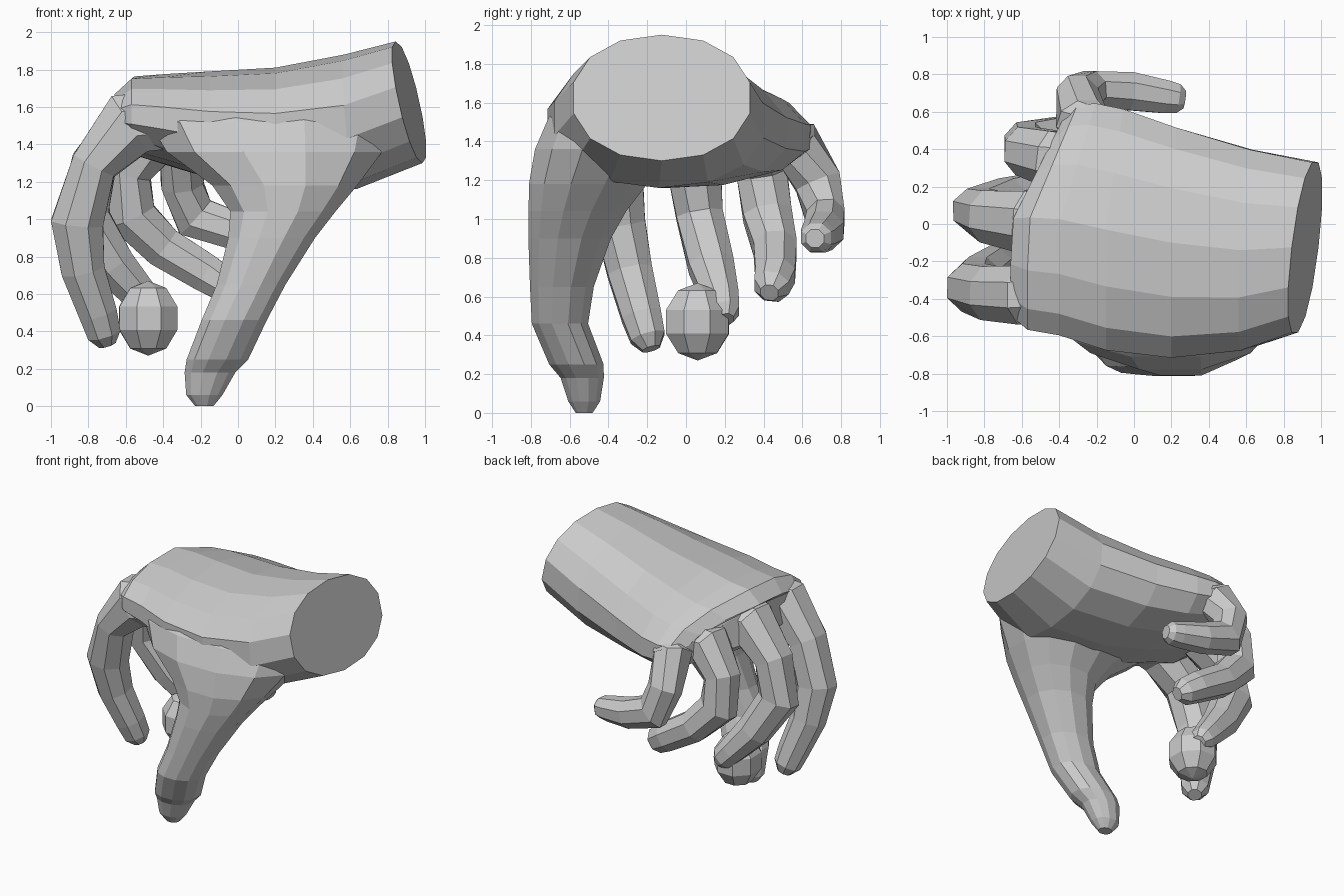
import bpy, bmesh, math
from mathutils import Vector


def loft(name, rings):
    """Skin a list of equal-sized point rings and close both ends."""
    bm = bmesh.new()
    vs = [[bm.verts.new(p) for p in r] for r in rings]
    n = len(vs[0])
    for a, b in zip(vs, vs[1:]):
        for i in range(n):
            j = (i + 1) % n
            bm.faces.new((a[i], a[j], b[j], b[i]))
    bm.faces.new(vs[0])
    bm.faces.new(vs[-1])
    bmesh.ops.recalc_face_normals(bm, faces=bm.faces)
    me = bpy.data.meshes.new(name)
    bm.to_mesh(me)
    bm.free()
    ob = bpy.data.objects.new(name, me)
    bpy.context.collection.objects.link(ob)
    return ob


def oval(n, power=0.85):
    """Unit rounded-square outline."""
    out = []
    for i in range(n):
        t = 2 * math.pi * (i + 0.5) / n
        c, s = math.cos(t), math.sin(t)
        out.append((math.copysign(abs(c) ** power, c), math.copysign(abs(s) ** power, s)))
    return out


def finger(name, path):
    """Octagonal tube through (x, y, z, half width, half thickness), hinged about y."""
    # extra ring near the end keeps the fingertip blunt and rounded
    a, b = path[-2:]
    mid = [p + (q - p) * 0.65 for p, q in zip(a[:3], b[:3])] + [a[3] * 0.88, a[4] * 0.88]
    path = path[:-1] + [mid, b]
    pts = [Vector(p[:3]) for p in path]
    rings = []
    for i, p in enumerate(path):
        tan = (pts[min(i + 1, len(pts) - 1)] - pts[max(i - 1, 0)]).normalized()
        side = Vector((0, 1, 0))
        side = (side - tan * side.dot(tan)).normalized()
        up = tan.cross(side)
        rings.append([pts[i] + side * (c * p[3]) + up * (s * p[4]) for c, s in oval(8, 0.95)])
    return loft(name, rings)


# Palm: x, y range, z range, wrist slant, knuckle skew, drop towards the little finger
palm_rings = []
for x, y0, y1, z0, z1, slant, skew, drop in [
        (0.915, -0.59, 0.34, 1.30, 1.95, 1.0, 0, 0),
        (0.60, -0.69, 0.41, 1.16, 1.88, 0.4, 0, 0.03),
        (0.20, -0.73, 0.53, 1.16, 1.81, 0, 0.05, 0.08),
        (-0.15, -0.69, 0.63, 1.22, 1.79, 0, 0.15, 0.14),
        (-0.40, -0.61, 0.66, 1.30, 1.78, 0, 0.30, 0.18),
        (-0.57, -0.58, 0.65, 1.35, 1.77, 0, 0.42, 0.2),
        (-0.66, -0.50, 0.56, 1.42, 1.68, 0, 0.5, 0.2)]:
    yc, zc = (y0 + y1) / 2, (z0 + z1) / 2
    ring = []
    for c, s in oval(14, 0.93):
        y, z = yc + c * (y1 - y0) / 2, zc + s * (z1 - z0) / 2
        xx = x + slant * (0.12 * (y - yc) - 0.22 * (z - zc)) + skew * max(0, y)
        ring.append((xx, y, z - drop * max(0, y)))
    palm_rings.append(ring)
hand = loft("hand", palm_rings)

# Thumb with its broad web: z, x range, y range
thumb_rings = []
for z, x0, x1, y0, y1 in [
        (1.66, -0.40, 0.72, -0.60, -0.10),
        (1.52, -0.50, 0.84, -0.72, -0.08),
        (1.36, -0.40, 0.79, -0.79, -0.08),
        (1.18, -0.15, 0.65, -0.82, -0.19),
        (1.04, -0.05, 0.53, -0.82, -0.30),
        (0.90, -0.06, 0.42, -0.82, -0.38),
        (0.65, -0.12, 0.26, -0.81, -0.47),
        (0.46, -0.20, 0.16, -0.80, -0.50),
        (0.25, -0.28, 0.06, -0.71, -0.42),
        (0.18, -0.29, -0.01, -0.65, -0.42),
        (0.06, -0.28, -0.08, -0.61, -0.44),
        (0.00, -0.23, -0.13, -0.57, -0.48)]:
    thumb_rings.append([((x0 + x1) / 2 + c * (x1 - x0) / 2,
                         (y0 + y1) / 2 + s * (y1 - y0) / 2, z) for c, s in oval(12, 0.95)])

parts = [
    loft("thumb", thumb_rings),
    finger("index_finger", [
        (-0.40, -0.37, 1.53, .16, .17), (-0.58, -0.38, 1.51, .17, .19),
        (-0.77, -0.37, 1.29, .155, .13), (-0.86, -0.34, 0.98, .14, .15),
        (-0.83, -0.29, 0.73, .125, .125), (-0.75, -0.23, 0.50, .11, .11),
        (-0.70, -0.18, 0.33, .05, .05)]),
    finger("middle_finger", [
        (-0.40, 0.00, 1.52, .16, .17), (-0.56, 0.01, 1.51, .18, .18),
        (-0.77, 0.04, 1.29, .15, .135), (-0.83, 0.07, 1.02, .13, .15),
        (-0.67, 0.13, 0.76, .125, .125), (-0.52, 0.18, 0.59, .10, .10),
        (-0.42, 0.20, 0.48, .05, .05)]),
    finger("ring_finger", [
        (-0.28, 0.34, 1.44, .14, .15), (-0.44, 0.35, 1.44, .16, .16),
        (-0.58, 0.39, 1.25, .14, .125), (-0.57, 0.42, 1.02, .135, .14),
        (-0.40, 0.46, 0.85, .12, .12), (-0.17, 0.46, 0.71, .11, .11),
        (-0.03, 0.43, 0.62, .05, .05)]),
    finger("little_finger", [
        (-0.18, 0.50, 1.42, .12, .12), (-0.28, 0.56, 1.40, .13, .15),
        (-0.30, 0.68, 1.19, .13, .12), (-0.23, 0.72, 1.01, .105, .13),
        (-0.02, 0.71, 0.94, .11, .11), (0.17, 0.68, 0.91, .095, .09),
        (0.27, 0.665, 0.90, .05, .05)]),
]

# Weld thumb and fingers onto the palm
bpy.context.view_layer.objects.active = hand
for ob in parts:
    mod = hand.modifiers.new("weld", 'BOOLEAN')
    mod.operation, mod.solver, mod.object = 'UNION', 'EXACT', ob
    bpy.ops.object.modifier_apply(modifier=mod.name)
    bpy.data.objects.remove(ob)

# Small faceted ball at the middle fingertip
bpy.ops.mesh.primitive_uv_sphere_add(segments=8, ring_count=5, radius=1,
                                     location=(-0.48, 0.06, 0.47),
                                     rotation=(0, 0, math.radians(22.5)))
ball = bpy.context.object
ball.name = "ball"
ball.scale = (0.175, 0.185, 0.2)
